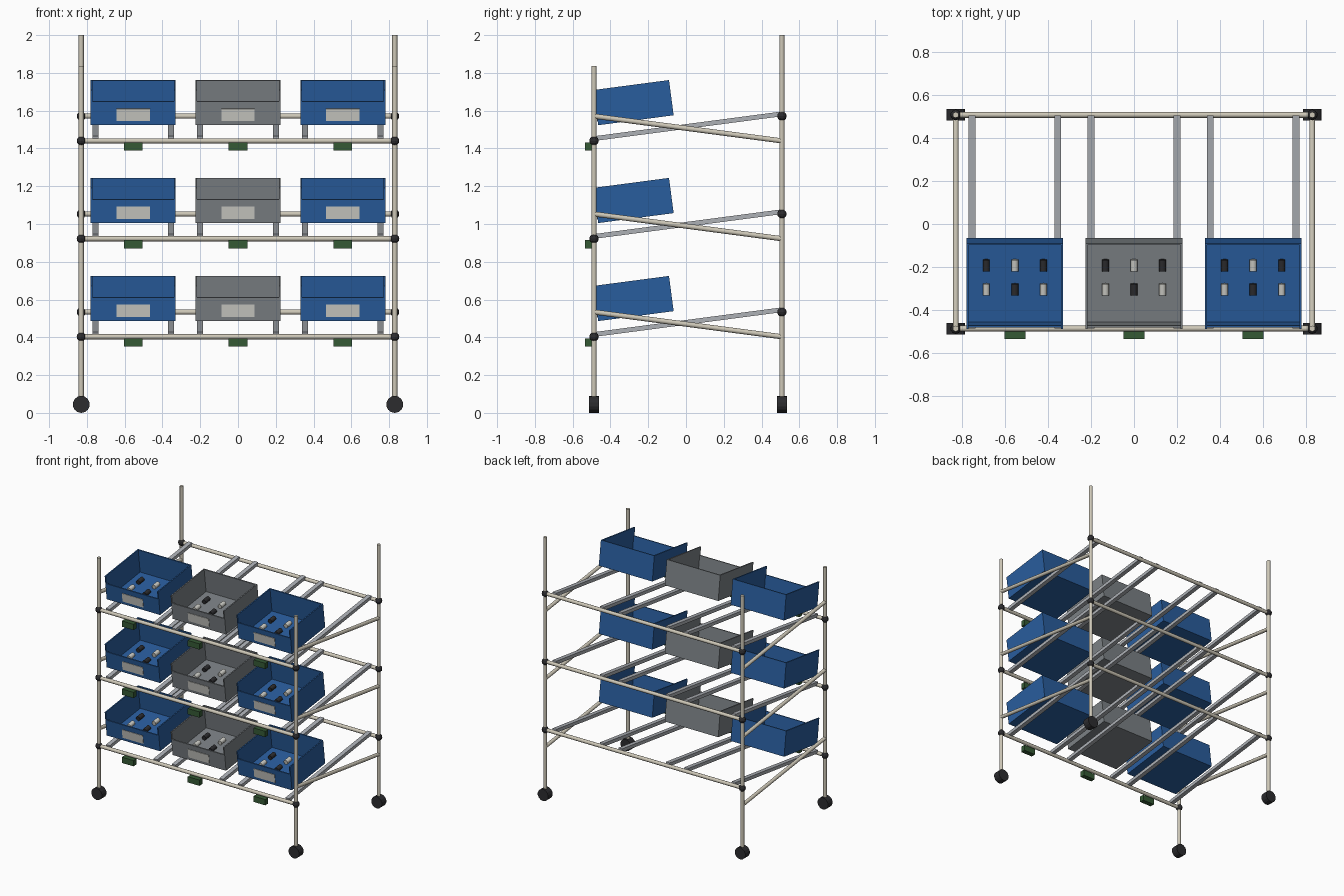
import bpy, bmesh, math
from mathutils import Vector, Matrix

if "Cube" in bpy.data.objects:
    bpy.data.objects.remove(bpy.data.objects["Cube"])


def material(name, r, g, b):
    m = bpy.data.materials.new(name)
    m.diffuse_color = (r, g, b, 1)
    m.use_nodes = True
    m.node_tree.nodes["Principled BSDF"].inputs["Base Color"].default_value = m.diffuse_color
    return m


CREAM = material("cream_pipe", 0.62, 0.58, 0.48)
STEEL = material("rail_steel", 0.42, 0.44, 0.47)
BLACK = material("black_plastic", 0.025, 0.025, 0.028)
BLUE = material("blue_plastic", 0.022, 0.11, 0.34)
GREY = material("grey_plastic", 0.2, 0.22, 0.235)
GREEN = material("green_tag", 0.035, 0.1, 0.035)
CARD = material("label_card", 0.6, 0.6, 0.56)


def make_object(name, bm, mat, matrix=Matrix(), smooth=False):
    me = bpy.data.meshes.new(name)
    bm.to_mesh(me)
    bm.free()
    me.materials.append(mat)
    ob = bpy.data.objects.new(name, me)
    ob.matrix_world = matrix
    bpy.context.collection.objects.link(ob)
    if smooth:
        bpy.ops.object.select_all(action='DESELECT')
        ob.select_set(True)
        bpy.context.view_layer.objects.active = ob
        bpy.ops.object.shade_smooth_by_angle(angle=math.radians(40))
    return ob


def add_box(bm, lo, hi):
    lo, hi = Vector(lo), Vector(hi)
    bmesh.ops.create_cube(bm, size=1, matrix=Matrix.Translation((lo + hi) / 2)
                          @ Matrix.Diagonal((*(hi - lo), 1)))


def box(name, lo, hi, mat, matrix=Matrix()):
    bm = bmesh.new()
    add_box(bm, lo, hi)
    return make_object(name, bm, mat, matrix)


def rod(name, a, b, r, mat, sides=12, parent=Matrix(), smooth=True):
    a, b = Vector(a), Vector(b)
    d = b - a
    bm = bmesh.new()
    bmesh.ops.create_cone(bm, cap_ends=True, segments=sides, radius1=r, radius2=r, depth=d.length)
    turn = d.to_track_quat('Z', 'Y').to_matrix().to_4x4()
    return make_object(name, bm, mat, parent @ Matrix.Translation((a + b) / 2) @ turn, smooth)


def joint(name, pos):
    bm = bmesh.new()
    bmesh.ops.create_uvsphere(bm, u_segments=10, v_segments=6, radius=0.025)
    make_object(name, bm, BLACK, Matrix.Translation(pos))


X, FRONT, BACK = 0.83, -0.487, 0.508
PIPE = 0.0135
LEVELS = (0.403, 0.922, 1.44)
RISE = 0.131                                   # back of each shelf above its front
TILT = math.atan2(RISE, BACK - FRONT)
LANES = ((-0.555, BLUE), (0, GREY), (0.555, BLUE))

# Uprights and casters
for sx in (-1, 1):
    for where, y, top in (("front", FRONT, 1.836), ("back", BACK, 2.0)):
        rod(where + "_post", (sx * X, y, 0.05), (sx * X, y, top), PIPE, CREAM)
        rod(where + "_caster", (sx * X, y - 0.027, 0.045), (sx * X, y + 0.027, 0.045),
            0.045, BLACK, 14, smooth=False)


def bin_with_parts(x, z, mat):
    """Tilted open picking bin with low front wall, label and small parts."""
    w, length, h, t, low = 0.225, 0.403, 0.188, 0.009, 0.127
    place = Matrix.Translation((x, -0.465, z)) @ Matrix.Rotation(TILT, 4, 'X')
    bm = bmesh.new()
    add_box(bm, (-w + t, t, 0), (w - t, length - t, t))             # floor
    add_box(bm, (-w + t, 0, 0), (w - t, t, low))                    # low front
    add_box(bm, (-w + t, length - t, 0), (w - t, length, h))        # back
    for a, b in ((-w, -w + t), (w - t, w)):                         # sides
        add_box(bm, (a, 0, 0), (b, length, h))
    make_object("bin", bm, mat, place)
    box("bin_label", (-0.088, -0.003, 0.022), (0.088, 0.001, 0.088), CARD, place)
    for row, y in enumerate((0.165, 0.278)):
        for col in (-1, 0, 1):
            rod("small_part", (col * 0.133, y - 0.027, t + 0.017), (col * 0.133, y + 0.027, t + 0.017),
                0.017, BLACK if (row + col) % 2 == 0 else CARD, 10, place)


for z in LEVELS:
    # Cross beams, side braces and pipe joints
    for where, y, zz in (("front", FRONT, z), ("back", BACK, z + RISE)):
        rod(where + "_beam", (-X, y, zz), (X, y, zz), PIPE, CREAM)
        for sx in (-1, 1):
            joint(where + "_joint", (sx * X, y, zz))
    for sx in (-1, 1):
        rod("side_brace", (sx * X, FRONT, z + RISE), (sx * X, BACK, z), PIPE, CREAM)
    # Lanes: pair of rails, bin and front tag
    for x, mat in LANES:
        place = Matrix.Translation((x, (FRONT + BACK) / 2, z + RISE / 2 + 0.012)) @ Matrix.Rotation(TILT, 4, 'X')
        for s in (-0.2, 0.2):
            box("lane_rail", (s - 0.016, -0.5, -0.0125), (s + 0.016, 0.5, 0.0125), STEEL, place)
        bin_with_parts(x, z + 0.083, mat)
        box("lane_tag", (x - 0.049, -0.535, z - 0.052), (x + 0.049, -0.499, z - 0.008), GREEN)
